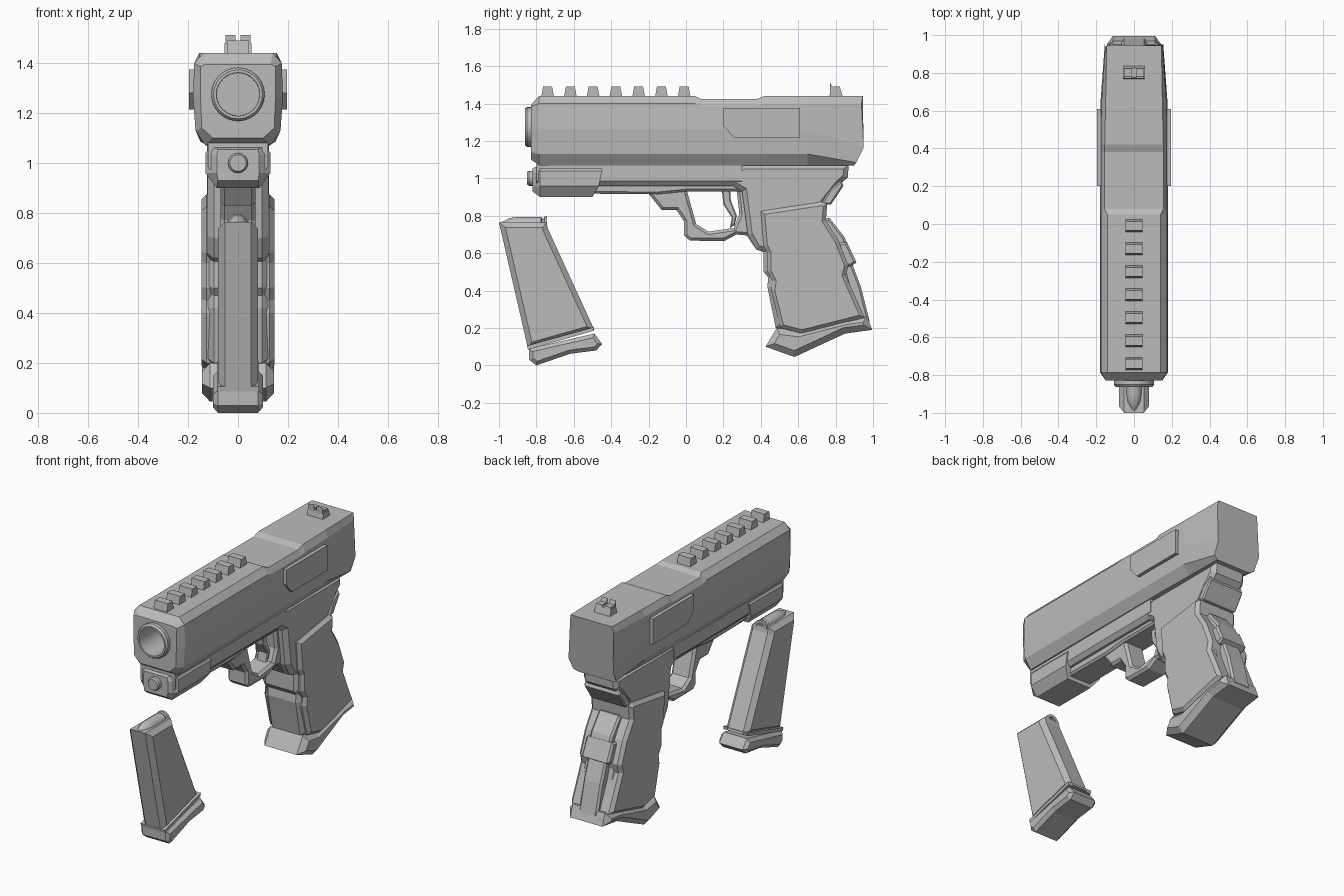
import bpy, bmesh, math

grey = bpy.data.materials.new("matte grey")
grey.diffuse_color = (0.5, 0.5, 0.5, 1)


def finish(name, bm):
    bmesh.ops.recalc_face_normals(bm, faces=bm.faces)
    me = bpy.data.meshes.new(name)
    bm.to_mesh(me)
    bm.free()
    me.materials.append(grey)
    ob = bpy.data.objects.new(name, me)
    bpy.context.collection.objects.link(ob)
    return ob


def prism(name, profile, x0, x1, bevel=0):
    """Side profile (y, z) extruded across x, outline edges chamfered."""
    bm = bmesh.new()
    face = bm.faces.new([bm.verts.new((x0, y, z)) for y, z in profile])
    ext = bmesh.ops.extrude_face_region(bm, geom=[face], use_keep_orig=True)
    for v in ext["geom"]:
        if isinstance(v, bmesh.types.BMVert):
            v.co.x = x1
    bmesh.ops.recalc_face_normals(bm, faces=bm.faces)
    if bevel:
        rim = [e for e in bm.edges if abs(e.verts[0].co.x - e.verts[1].co.x) < 1e-6]
        bmesh.ops.bevel(bm, geom=rim, offset=bevel, segments=1, affect='EDGES',
                        profile=0.5, clamp_overlap=True)
    return finish(name, bm)


def slab(name, profile, half, bevel=0):
    return prism(name, profile, -half, half, bevel)


def loft(name, stations):
    """Each station: (y or list of y, half widths, heights), mirrored in x."""
    bm = bmesh.new()
    rings = []
    for ys, ws, zs in stations:
        if not isinstance(ys, (list, tuple)):
            ys = [ys] * len(ws)
        half = list(zip(ws, ys, zs))
        ring = half + [(-x, y, z) for x, y, z in reversed(half)]
        rings.append([bm.verts.new(p) for p in ring])
    for a, b in zip(rings, rings[1:]):
        for i in range(len(a)):
            j = (i + 1) % len(a)
            bm.faces.new((a[i], a[j], b[j], b[i]))
    bm.faces.new(rings[0])
    bm.faces.new(rings[-1])
    return finish(name, bm)


def lathe(name, profile, z, n=24):
    """Profile (radius, y) turned around a y-parallel axis at height z."""
    bm = bmesh.new()
    vs = [bm.verts.new((r, y, 0)) for r, y in profile]
    es = [bm.edges.new(p) for p in zip(vs, vs[1:])]
    bmesh.ops.spin(bm, geom=vs + es, cent=(0, 0, 0), axis=(0, 1, 0),
                   angle=math.tau, steps=n)
    bmesh.ops.remove_doubles(bm, verts=bm.verts, dist=1e-4)
    bmesh.ops.translate(bm, verts=bm.verts, vec=(0, 0, z))
    ob = finish(name, bm)
    bpy.ops.object.select_all(action='DESELECT')
    ob.select_set(True)
    bpy.context.view_layer.objects.active = ob
    bpy.ops.object.shade_smooth_by_angle(angle=math.radians(30))
    return ob


# slide: faceted body with lowered top section and tapered rear
W = (.13, .17, .18, .175, .14)
W2 = (.13, .17, .18, .175, .155)
Z = (1.07, 1.13, 1.265, 1.40, 1.44)
Z2 = (1.07, 1.13, 1.265, 1.39, 1.425)
slide = loft("slide", [
    (-.828, (.10, .145, .15, .15, .13), (1.10, 1.14, 1.265, 1.385, 1.395)),
    (-.785, W, Z), (.05, W, Z), (.08, W2, Z2), (.38, W2, Z2), (.42, W2, Z),
    (.65, (.125, .17, .177, .172, .15), Z),
    ((.90, .91, .95, .938, .945), (.12, .15, .155, .152, .145),
     (1.07, 1.085, 1.165, 1.40, 1.44)),
])

# bore cut into the slide, then the muzzle ring lining it
cutter = lathe("bore_cutter", [(0, -.9), (.095, -.9), (.095, -.6), (0, -.6)], 1.275)
cutter.hide_render = True
mod = slide.modifiers.new("bore", 'BOOLEAN')
mod.operation, mod.solver, mod.object = 'DIFFERENCE', 'EXACT', cutter
bpy.context.view_layer.objects.active = slide
bpy.ops.object.modifier_apply(modifier="bore")
bpy.data.objects.remove(cutter)
lathe("muzzle", [(.107, -.80), (.107, -.85), (.098, -.862), (.087, -.862),
                 (.085, -.63), (0, -.63)], 1.275)

# side plates
port = [(.20, 1.375), (.61, 1.375), (.61, 1.215), (.26, 1.215), (.20, 1.28)]
for side, s in (("right", 1), ("left", -1)):
    prism("side_plate_" + side, port, s * .16, s * .197)

# top rail teeth and notched rear sight
for i in range(7):
    y = -.74 + i * .1217
    slab("rail_tooth_%d" % (i + 1), [(y - .035, 1.43), (y - .024, 1.49),
                                     (y + .024, 1.49), (y + .035, 1.43)], .045)
slab("rear_sight", [(.765, 1.43), (.775, 1.48), (.825, 1.48), (.84, 1.43)], .055)
for s in (1, -1):
    prism("sight_post", [(.770, 1.47), (.770, 1.513), (.78, 1.49), (.822, 1.49),
                         (.828, 1.47)], s * .01, s * .05)

# lower frame: long rail, front block, spine
loft("frame_rail", [
    (-.80, (.10, .12, .12), (.96, .985, 1.08)),
    (.30, (.10, .125, .125), (.96, .985, 1.08)),
])
FW, FZ = (.085, .13, .13, .11), (.90, .96, 1.04, 1.068)
loft("front_block", [
    (-.82, (.08, .085, .085, .08), (.93, .96, 1.03, 1.055)),
    (-.78, FW, FZ),
    ((-.50, -.465, -.45, -.45), FW, FZ),
])
lathe("guide_rod", [(.04, -.80), (.04, -.84), (.033, -.85), (0, -.85)], 1.0, 16)
slab("frame_spine", [(-.49, .918), (-.15, .915), (.0, .93), (.5, .93), (.5, 1.0),
                     (-.49, 1.0)], .085, .012)

# trigger guard and trigger
slab("trigger_guard", [
    (-.21, .93), (-.13, .83), (-.05, .83), (-.01, .77), (-.01, .695), (.02, .667),
    (.205, .665), (.27, .70), (.325, .695), (.375, .62), (.5, .60), (.5, .95),
    (.27, .95), (.285, .81), (.255, .735), (.12, .715), (.055, .755), (0, .95)],
    .07, .015)
slab("trigger", [(.19, .95), (.20, .86), (.245, .79), (.235, .735), (.26, .75),
                 (.272, .80), (.24, .88), (.235, .95)], .035, .006)

# grip core with rear frame shoulder
slab("grip_core", [
    (.21, .985), (.30, 1.075), (.87, 1.075), (.865, 1.005), (.82, .965), (.745, .87),
    (.735, .77), (.80, .67), (.85, .53), (.94, .20), (.60, .15), (.48, .20),
    (.435, .42), (.44, .47), (.415, .50), (.415, .605), (.375, .62), (.33, .70),
    (.30, .93)], .122, .025)

# raised side panel layer, tang and flared base
slab("grip_panel", [
    (.40, .825), (.73, .875), (.755, .86), (.748, .775), (.815, .67), (.868, .535),
    (.855, .48), (.955, .255), (.62, .17), (.505, .20), (.455, .40), (.462, .45),
    (.435, .50), (.435, .60), (.415, .64)], .147, .02)
slab("grip_tang", [(.72, .86), (.77, .94), (.83, .99), (.842, .96), (.775, .86)],
     .125, .008)
slab("grip_base", [
    (.485, .20), (.425, .10), (.58, .045), (.85, .17), (.995, .19), (.968, .265),
    (.85, .25), (.60, .185)], .144, .032)

# backstrap pads
slab("back_pad_upper", [(.72, .78), (.765, .79), (.845, .69), (.87, .63), (.80, .62)],
     .075, .012)
slab("back_pad_middle", [(.80, .65), (.86, .66), (.912, .55), (.88, .53), (.83, .53)],
     .095, .012)
slab("back_pad_lower", [(.82, .54), (.89, .54), (.935, .42), (.982, .235), (.90, .22)],
     .065, .012)

# separate magazine: body, base plate, top cartridge
slab("magazine_body", [(-1.0, .765), (-.745, .765), (-.738, .73), (-.49, .19),
                       (-.845, .09)], .08, .028)
slab("magazine_lip", [(-.85, .105), (-.845, .085), (-.495, .185), (-.492, .205)],
     .085)
slab("magazine_base", [(-.84, .09), (-.838, .03), (-.80, 0), (-.62, .062),
                       (-.48, .08), (-.448, .115), (-.49, .17)], .10, .02)
lathe("cartridge", [(0, -1.0), (.015, -.985), (.036, -.94), (.042, -.90), (.042, -.775),
                    (.034, -.77), (.034, -.76), (.045, -.757), (.045, -.742),
                    (.028, -.742), (.026, -.752), (0, -.752)], .752, 16)
